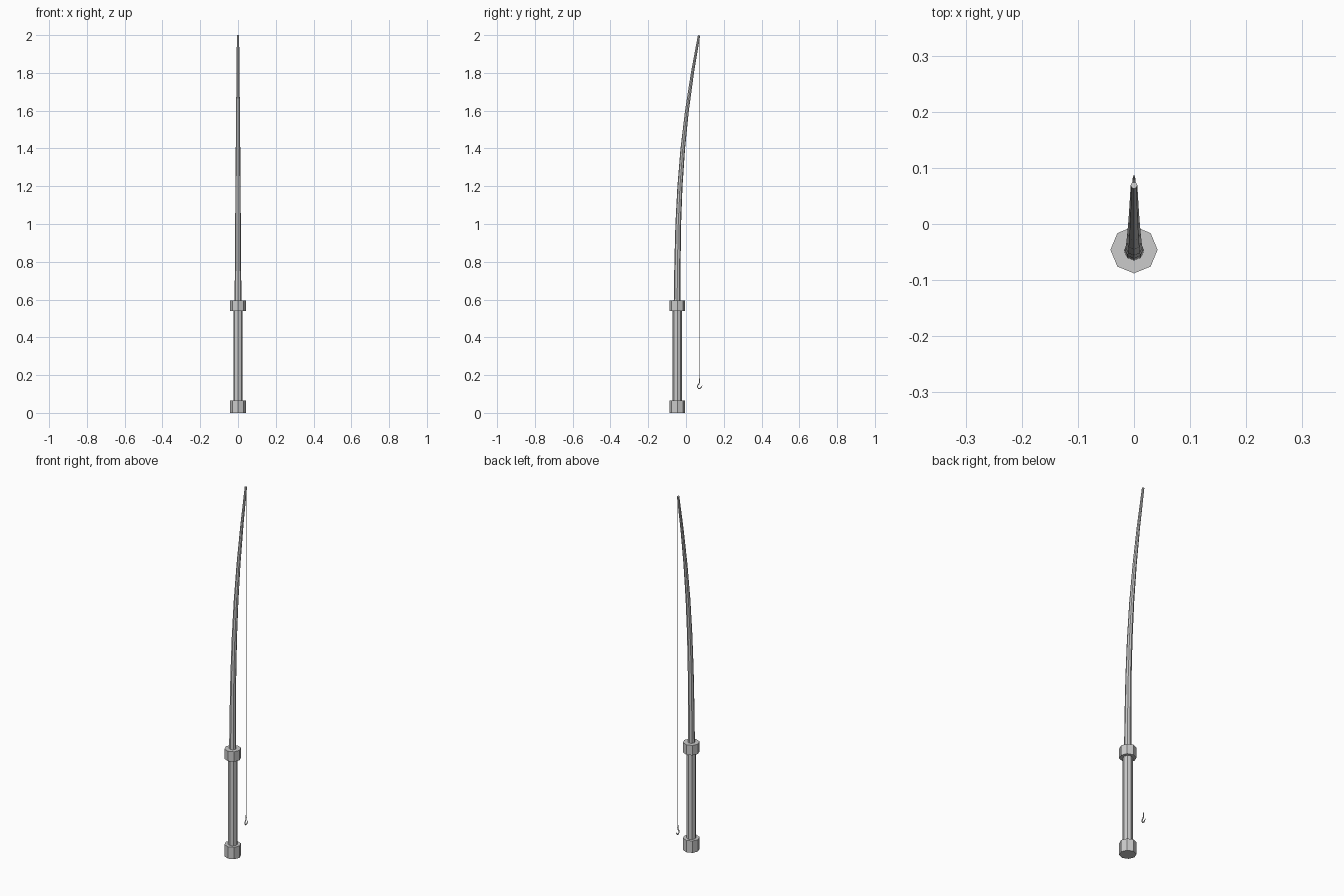
import bpy
import bmesh
from math import cos, sin, tau
from mathutils import Vector

if "Cube" in bpy.data.objects:
    bpy.data.objects.remove(bpy.data.objects["Cube"])

AXIS_Y = -0.046


def tube(name, points, sides):
    """Capped tube through (y, z, radius) points lying in the x = 0 plane."""
    bm = bmesh.new()
    centres = [Vector((0, y, z)) for y, z, _ in points]
    rings = []
    for i, (c, (_, _, r)) in enumerate(zip(centres, points)):
        tangent = (centres[min(i + 1, len(points) - 1)] - centres[max(i - 1, 0)]).normalized()
        side = Vector((1, 0, 0))
        normal = tangent.cross(side)
        rings.append([bm.verts.new(c + r * (cos(a) * side + sin(a) * normal))
                      for a in (tau * k / sides for k in range(sides))])
    for low, high in zip(rings, rings[1:]):
        for k in range(sides):
            n = (k + 1) % sides
            bm.faces.new((low[k], low[n], high[n], high[k]))
    bm.faces.new(rings[0][::-1])
    bm.faces.new(rings[-1])
    bmesh.ops.recalc_face_normals(bm, faces=bm.faces[:])
    mesh = bpy.data.meshes.new(name)
    bm.to_mesh(mesh)
    bm.free()
    obj = bpy.data.objects.new(name, mesh)
    bpy.context.collection.objects.link(obj)
    return obj


def straight(name, z0, z1, radius):
    return tube(name, [(AXIS_Y, z0, radius), (AXIS_Y, z1, radius)], 8)


# Handle with its two end collars
straight("butt_cap", 0.0, 0.066, 0.042)
straight("handle_grip", 0.066, 0.54, 0.025)
straight("front_collar", 0.54, 0.595, 0.042)

# Tapering, forward-bending rod
tube("rod_blank", [(-0.047, 0.59, 0.018), (-0.045, 0.8, 0.0165), (-0.041, 1.0, 0.015),
                   (-0.032, 1.2, 0.0135), (-0.017, 1.4, 0.012), (0.005, 1.6, 0.010),
                   (0.034, 1.8, 0.008), (0.069, 1.999, 0.006)], 8)

# Fishing line hanging from the tip
tube("fishing_line", [(0.071, 1.985, 0.001), (0.071, 0.178, 0.001)], 4)

# Hook: shank, bend and sharp point
tube("hook", [(0.071, 0.182, 0.002), (0.072, 0.165, 0.003), (0.069, 0.154, 0.003),
              (0.062, 0.146, 0.003), (0.061, 0.137, 0.003), (0.066, 0.129, 0.003),
              (0.074, 0.129, 0.003), (0.080, 0.134, 0.003), (0.087, 0.145, 0.0006)], 6)
